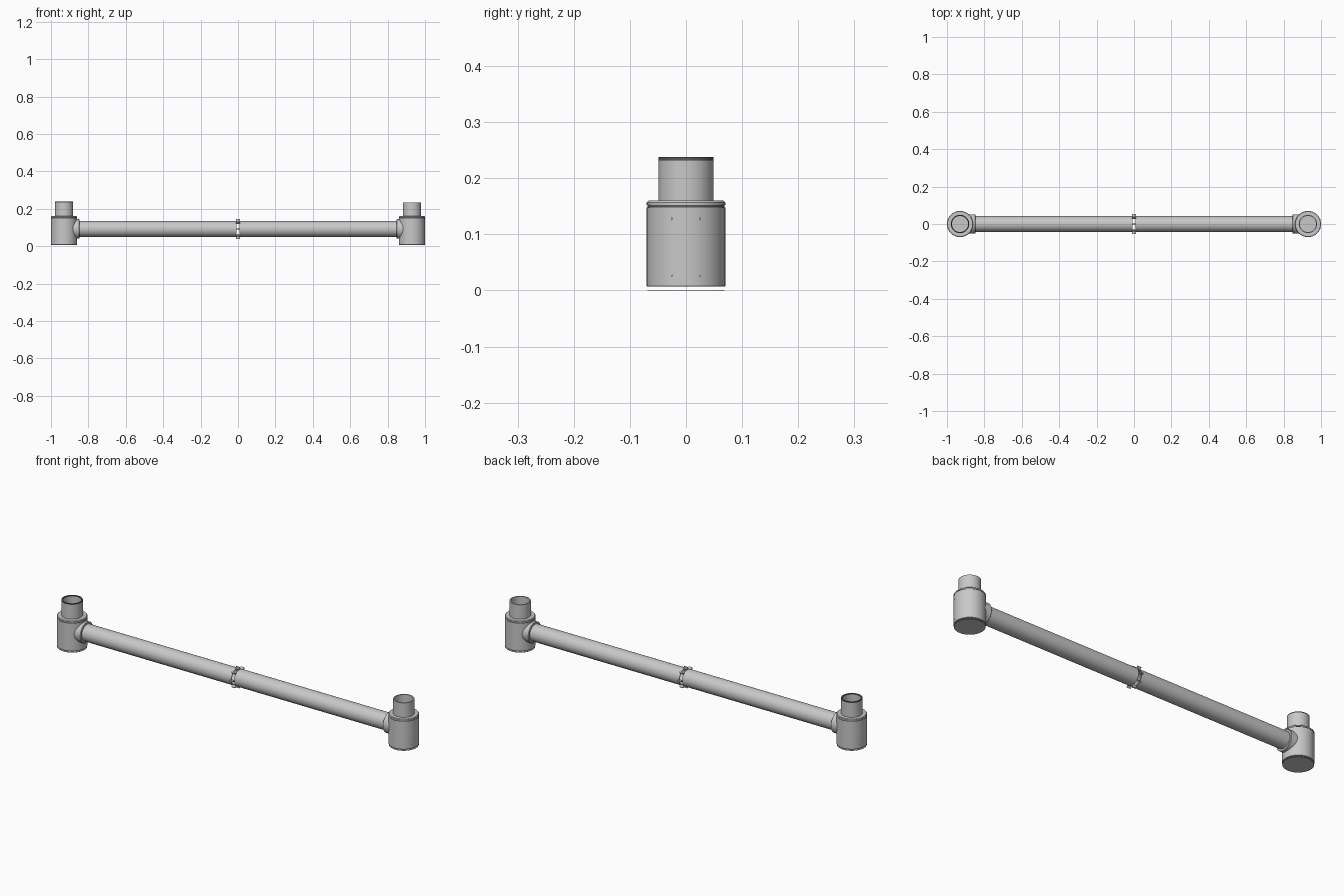
import bpy, math
from mathutils import Matrix, Vector

if "Cube" in bpy.data.objects:
    bpy.data.objects.remove(bpy.data.objects["Cube"], do_unlink=True)


def material(name, value):
    m = bpy.data.materials.new(name)
    m.use_nodes = True
    color = (value, value, value, 1)
    m.diffuse_color = color
    m.node_tree.nodes["Principled BSDF"].inputs["Base Color"].default_value = color
    return m


GREY = material("pipe grey", 0.58)
DARK = material("dark seal", 0.1)
AXIS_Z = 0.092      # height of the long pipe
POST_X = 0.93       # position of each end housing
GAP = 0.008         # half the gap between the two pipes


def lathe(name, profile, matrix, mat=GREY, sides=64, closed=False):
    """Spin (radius, height) points around the local z axis."""
    n = len(profile)
    verts = [(r * math.cos(a), r * math.sin(a), z) for r, z in profile
             for a in (2 * math.pi * k / sides for k in range(sides))]
    faces = []
    for i in range(n if closed else n - 1):
        j = (i + 1) % n
        for k in range(sides):
            l = (k + 1) % sides
            faces.append((i * sides + k, i * sides + l, j * sides + l, j * sides + k))
    if not closed:
        faces.append(tuple(reversed(range(sides))))
        faces.append(tuple((n - 1) * sides + k for k in range(sides)))
    mesh = bpy.data.meshes.new(name)
    mesh.from_pydata(verts, [], faces)
    mesh.materials.append(mat)
    ob = bpy.data.objects.new(name, mesh)
    bpy.context.collection.objects.link(ob)
    ob.matrix_world = matrix
    for o in bpy.context.selected_objects:
        o.select_set(False)
    ob.select_set(True)
    bpy.context.view_layer.objects.active = ob
    bpy.ops.object.shade_smooth_by_angle(angle=math.radians(35))
    return ob


def aimed(location, direction):
    """Matrix that points local z along a direction."""
    turn = Vector(direction).to_track_quat('Z', 'Y').to_matrix().to_4x4()
    return Matrix.Translation(location) @ turn


for side, label in ((1, "left"), (-1, "right")):
    base = Matrix.Translation((side * POST_X, 0, 0))

    # Housing drum with its thin base plate
    lathe(label + "_housing", [(0.069, 0.007), (0.07, 0.008), (0.07, 0.148),
                               (0.067, 0.148)], base)
    lathe(label + "_base_plate", [(0.069, 0), (0.069, 0.001)], base)

    # Seal and collar on top of the drum
    lathe(label + "_seal", [(0.069, 0.147), (0.069, 0.153)], base, DARK)
    lathe(label + "_collar", [(0.07, 0.152), (0.07, 0.157), (0.067, 0.16),
                              (0.05, 0.16)], base)

    # Open neck
    lathe(label + "_neck", [(0.049, 0.155), (0.049, 0.233), (0.043, 0.233),
                            (0.043, 0.165)], base)

    # Side socket and the half pipe running to the middle
    post = aimed((side * POST_X, 0, AXIS_Z), (-side, 0, 0))
    lathe(label + "_socket", [(0.052, 0.02), (0.052, 0.081), (0.05, 0.083),
                              (0.042, 0.083)], post)
    lathe(label + "_pipe", [(0.042, 0.03), (0.042, POST_X - GAP),
                            (0.038, POST_X - GAP), (0.038, 0.03)], post, closed=True)

    # Four small screws on the outer side of the drum
    for row, z in (("lower", 0.027), ("upper", 0.128)):
        for hand, turn in (("front", -1), ("back", 1)):
            a = turn * math.pi / 8
            d = Vector((side * math.cos(a), math.sin(a), 0))
            lathe(f"{label}_{row}_{hand}_screw", [(0.0025, 0), (0.0025, 0.0022)],
                  aimed(Vector((side * POST_X, 0, z)) + d * 0.0685, d), GREY, 12)

# Sealing ring on the rim of the taller neck
lathe("right_neck_ring", [(0.049, 0.233), (0.049, 0.238), (0.043, 0.238), (0.043, 0.233)],
      Matrix.Translation((-POST_X, 0, 0)), DARK, closed=True)

# Lugs clamping the two half pipes together
for k in range(8):
    bpy.ops.mesh.primitive_cube_add(size=1)
    lug = bpy.context.object
    lug.name = f"clamp_lug_{k}"
    lug.matrix_world = (Matrix.Translation((0, 0, AXIS_Z))
                        @ Matrix.Rotation(k * math.pi / 4, 4, 'X')
                        @ Matrix.Translation((0, 0.047, 0))
                        @ Matrix.Diagonal((0.02, 0.012, 0.006, 1)))
    lug.data.materials.append(GREY)
